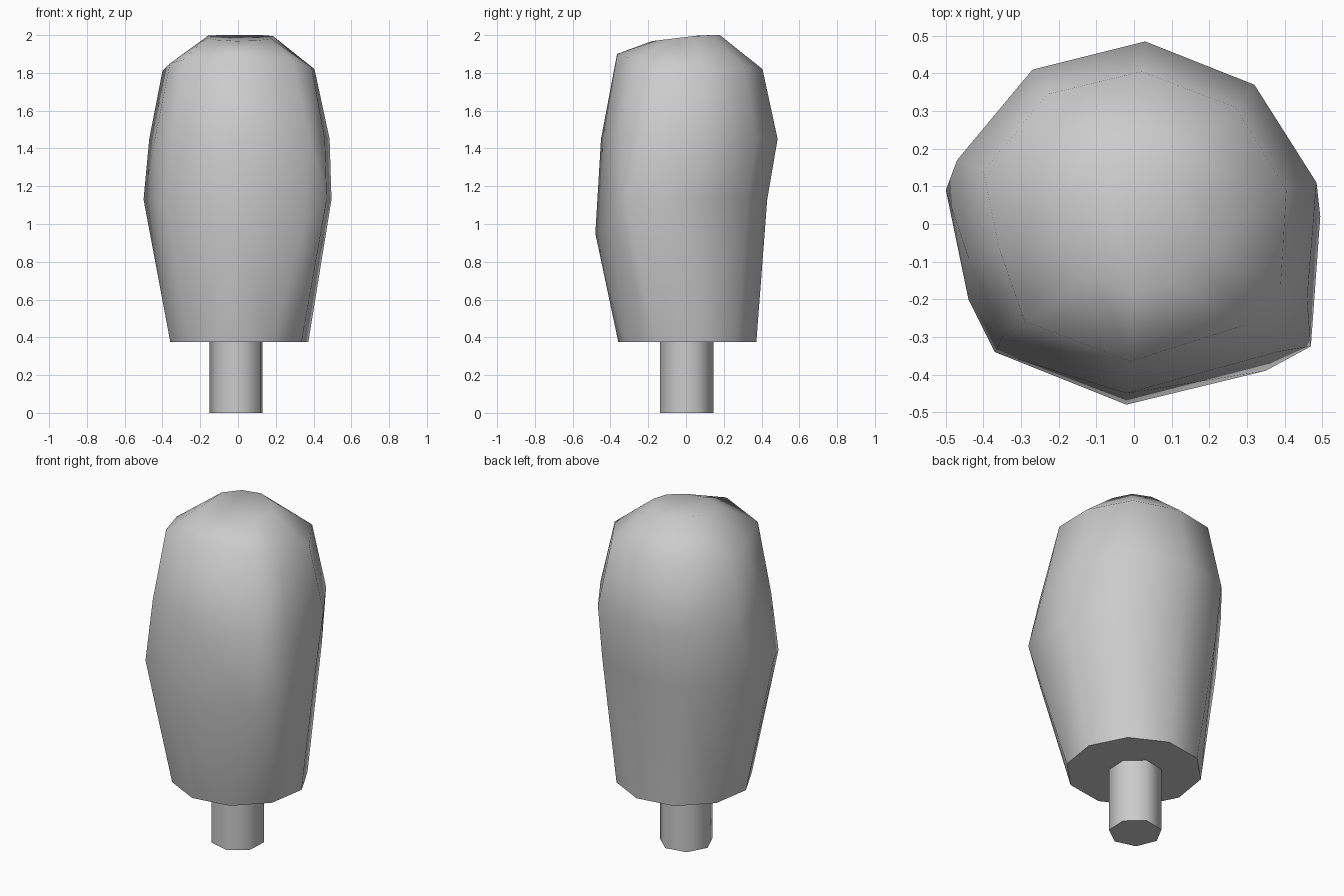
import bpy, bmesh, math

if "Cube" in bpy.data.objects:
    bpy.data.objects.remove(bpy.data.objects["Cube"])


def circle(n, r, cx, cy, z, start):
    return [(cx + r * math.cos(math.radians(start + 360 * i / n)),
             cy + r * math.sin(math.radians(start + 360 * i / n)), z) for i in range(n)]


def loft(name, rings):
    """Skin a stack of equal rings, cap both ends, smooth with sharp rims."""
    bm = bmesh.new()
    rows = [[bm.verts.new(p) for p in ring] for ring in rings]
    n = len(rows[0])
    for low, high in zip(rows, rows[1:]):
        for i in range(n):
            j = (i + 1) % n
            bm.faces.new((low[i], low[j], high[j], high[i]))
    bm.faces.new(rows[0][::-1])
    bm.faces.new(rows[-1])
    bmesh.ops.triangulate(bm, faces=[f for f in bm.faces if len(f.verts) == 4])
    bmesh.ops.recalc_face_normals(bm, faces=bm.faces)
    mesh = bpy.data.meshes.new(name)
    bm.to_mesh(mesh)
    bm.free()
    obj = bpy.data.objects.new(name, mesh)
    bpy.context.collection.objects.link(obj)
    bpy.ops.object.select_all(action='DESELECT')
    obj.select_set(True)
    bpy.context.view_layer.objects.active = obj
    bpy.ops.object.shade_smooth_by_angle(angle=math.radians(55))
    return obj


# Seven-sided trunk
loft("trunk", [circle(7, 0.145, -0.005, 0.005, z, 23) for z in (0, 0.4)])

# Ten-sided foliage crown, bulging lower at the front than at the back
belly = [(.495, .02), (.32, .33), (.03, .43), (-.25, .385), (-.5, .09),
         (-.44, -.2), (-.37, -.34), (-.02, -.48), (.35, -.39), (.47, -.325)]
belly_z = [1.13, 1.13, 1.13, 1.13, 1.13, 1.13, 1.1, .95, 1.0, 1.13]
upper = [(.485, .11), (.32, .37), (.03, .485), (-.27, .41), (-.47, .17),
         (-.44, -.09), (-.35, -.3), (-.02, -.45), (.38, -.34), (.46, -.2)]
shoulder = [(.405, .09), (.27, .31), (.02, .405), (-.23, .345), (-.4, .14),
            (-.36, -.06), (-.29, -.26), (-.01, -.365), (.29, -.27), (.39, -.16)]
shoulder_z = [1.82, 1.83, 1.82, 1.83, 1.81, 1.85, 1.87, 1.9, 1.87, 1.83]

base = circle(10, .37, .007, .007, .375, 9)
ring_1 = [(x, y, z) for (x, y), z in zip(belly, belly_z)]
ring_2 = [(x, y, 1.45) for x, y in upper]
ring_3 = [(x, y, z) for (x, y), z in zip(shoulder, shoulder_z)]
crest = [(x, y, min(2.0, 1.99 + .12 * y)) for x, y, _ in circle(10, .18, .01, .0, 0, 13)]
loft("crown", [base, ring_1, ring_2, ring_3, crest])
